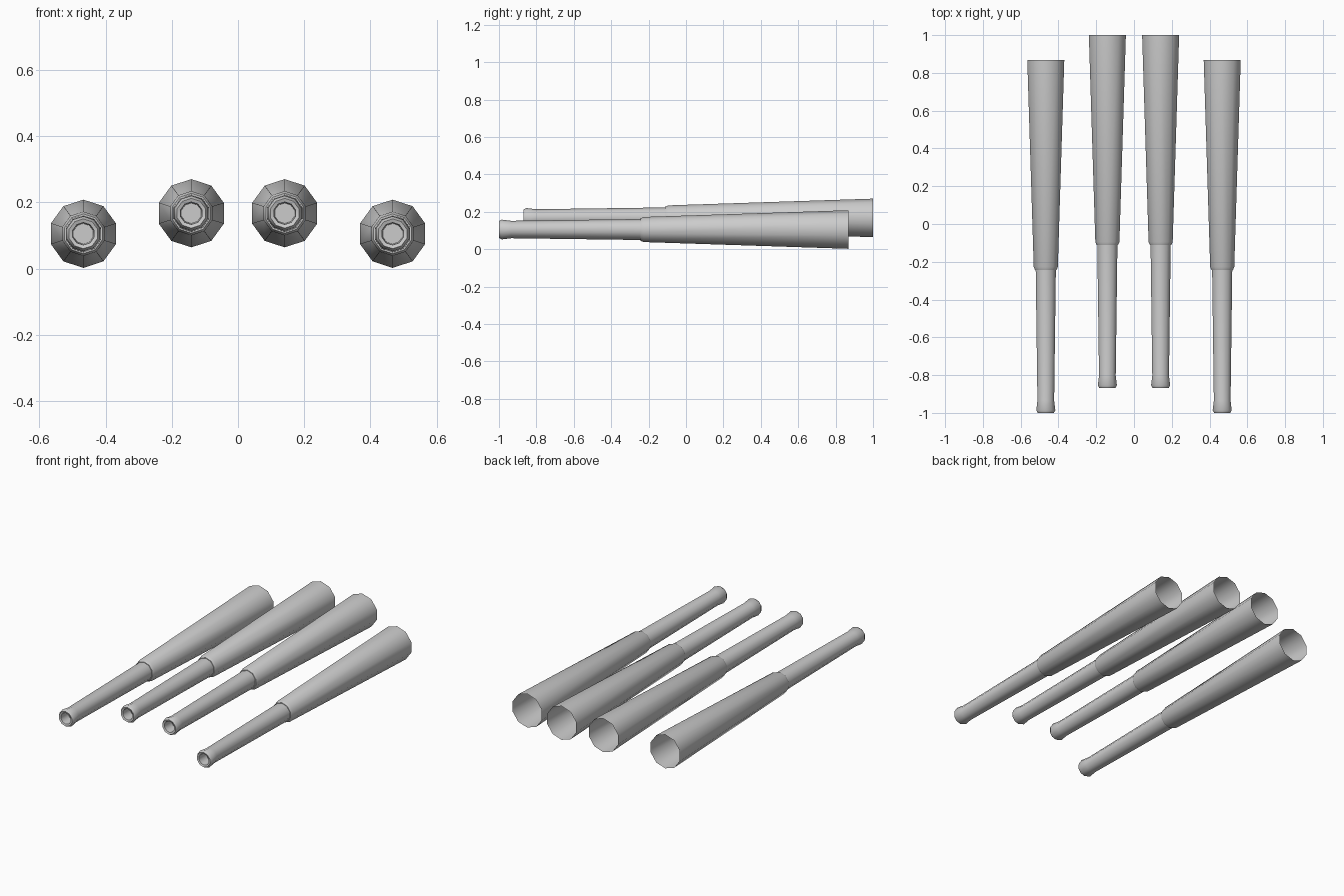
import bpy, bmesh, math

if "Cube" in bpy.data.objects:
    bpy.data.objects.remove(bpy.data.objects["Cube"])

SIDES = 10
# (distance from muzzle, radius), from bore bottom out over the lip to the open rear
PROFILE = [
    (0.07, 0.031), (0.004, 0.034), (0.0, 0.045), (0.014, 0.053),
    (0.065, 0.0465), (0.757, 0.056), (0.757, 0.060),
    (0.773, 0.067), (1.868, 0.103),
]


def gun_barrel(name, x, y, z):
    bm = bmesh.new()
    rings = []
    for d, r in PROFILE:
        ring = []
        for i in range(SIDES):
            a = math.pi / 2 + 2 * math.pi * i / SIDES
            ring.append(bm.verts.new((x + r * math.cos(a), y + d, z + r * math.sin(a))))
        rings.append(ring)
    for a, b in zip(rings, rings[1:]):
        for i in range(SIDES):
            j = (i + 1) % SIDES
            bm.faces.new((a[i], a[j], b[j], b[i]))
    # closed bore bottom; the rear stays open
    bm.faces.new(rings[0][::-1])
    # the bore bottom faces the muzzle, so make it set the winding
    bm.normal_update()
    bm.faces.ensure_lookup_table()
    if bm.faces[-1].normal.y > 0:
        bmesh.ops.reverse_faces(bm, faces=bm.faces[:])
    mesh = bpy.data.meshes.new(name)
    bm.to_mesh(mesh)
    bm.free()
    ob = bpy.data.objects.new(name, mesh)
    bpy.context.collection.objects.link(ob)
    bpy.ops.object.select_all(action='DESELECT')
    ob.select_set(True)
    bpy.context.view_layer.objects.active = ob
    bpy.ops.object.shade_smooth_by_angle(angle=math.radians(40))
    # matching barrel on the other side
    mod = ob.modifiers.new("mirror", 'MIRROR')
    mod.use_axis[0] = True
    mod.use_mirror_merge = False
    return ob


# Low outer pair sits forward, raised inner pair sits back
gun_barrel("outer_barrels", 0.467, -1.0, 0.105)
gun_barrel("inner_barrels", 0.141, -0.868, 0.167)
